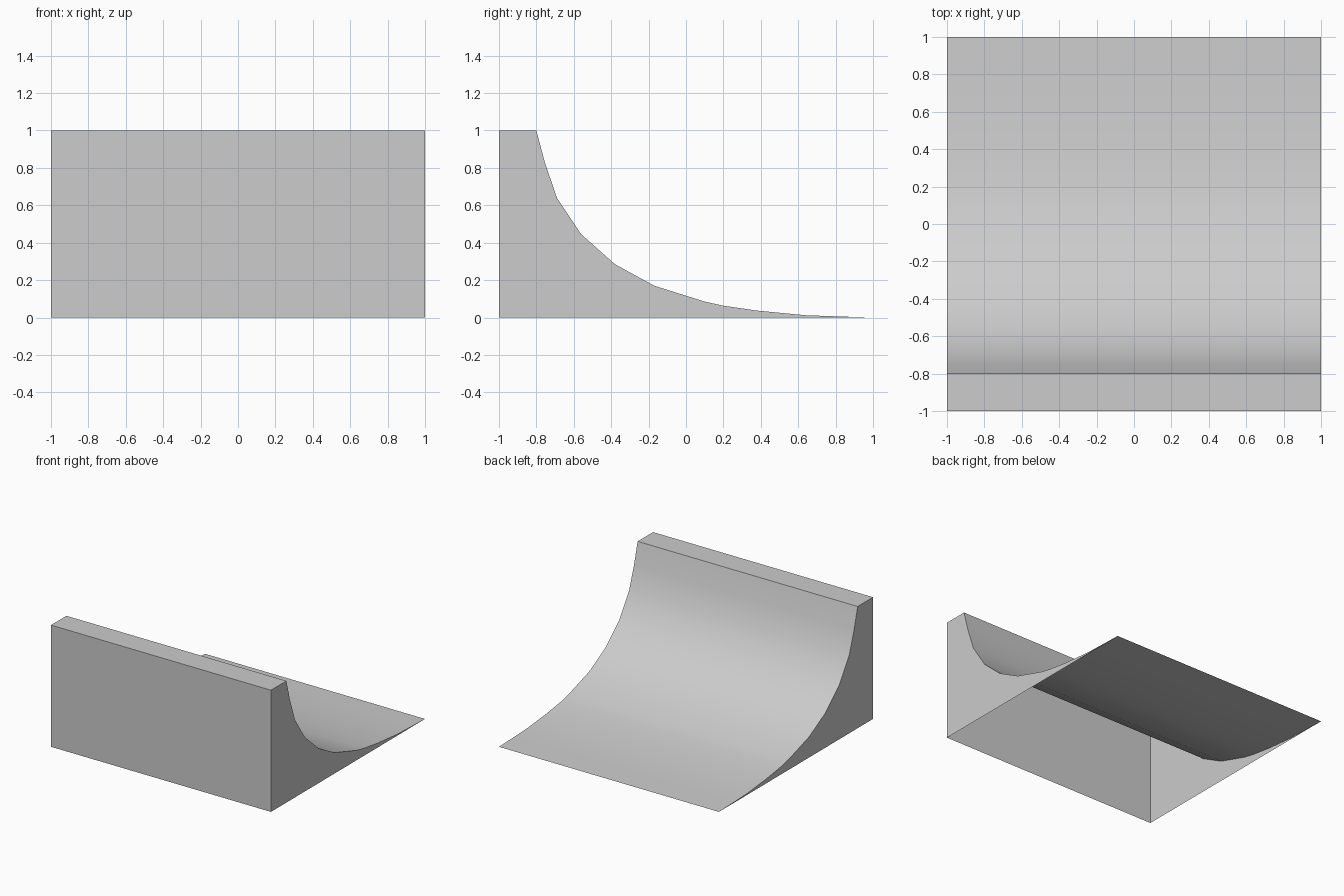
import bpy
import bmesh
import math

if "Cube" in bpy.data.objects:
    bpy.data.objects.remove(bpy.data.objects["Cube"], do_unlink=True)

# Plain grey material
grey = bpy.data.materials.new("light_grey")
grey.use_nodes = True
colour = (0.604, 0.604, 0.604, 1)
grey.diffuse_color = colour
grey.node_tree.nodes["Principled BSDF"].inputs["Base Color"].default_value = colour

# Side profile (y, z): front wall, flat ledge, then the curved slope
wall = [(-1, 0), (-1, 1)]
slope = [(-0.8, 1), (-0.755, 0.83), (-0.69, 0.64), (-0.56, 0.445),
         (-0.38, 0.285), (-0.17, 0.17), (0.1, 0.085), (0.2, 0.063),
         (0.38, 0.037), (0.64, 0.012), (0.84, 0.005), (1, 0)]
profile = wall + slope

# Ramp shell, open underneath
bm = bmesh.new()
left, right = [[bm.verts.new((x, y, z)) for y, z in profile] for x in (1, -1)]
for i in range(len(profile) - 1):
    bm.faces.new((right[i], left[i], left[i + 1], right[i + 1]))

# Side walls
bm.faces.new(right)
bm.faces.new(left[::-1])

mesh = bpy.data.meshes.new("curved_ramp")
bm.to_mesh(mesh)
bm.free()
mesh.materials.append(grey)
ramp = bpy.data.objects.new("curved_ramp", mesh)
bpy.context.collection.objects.link(ramp)

# Smooth slope with crisp outer edges
bpy.ops.object.select_all(action="DESELECT")
ramp.select_set(True)
bpy.context.view_layer.objects.active = ramp
bpy.ops.object.shade_smooth_by_angle(angle=math.radians(30))
